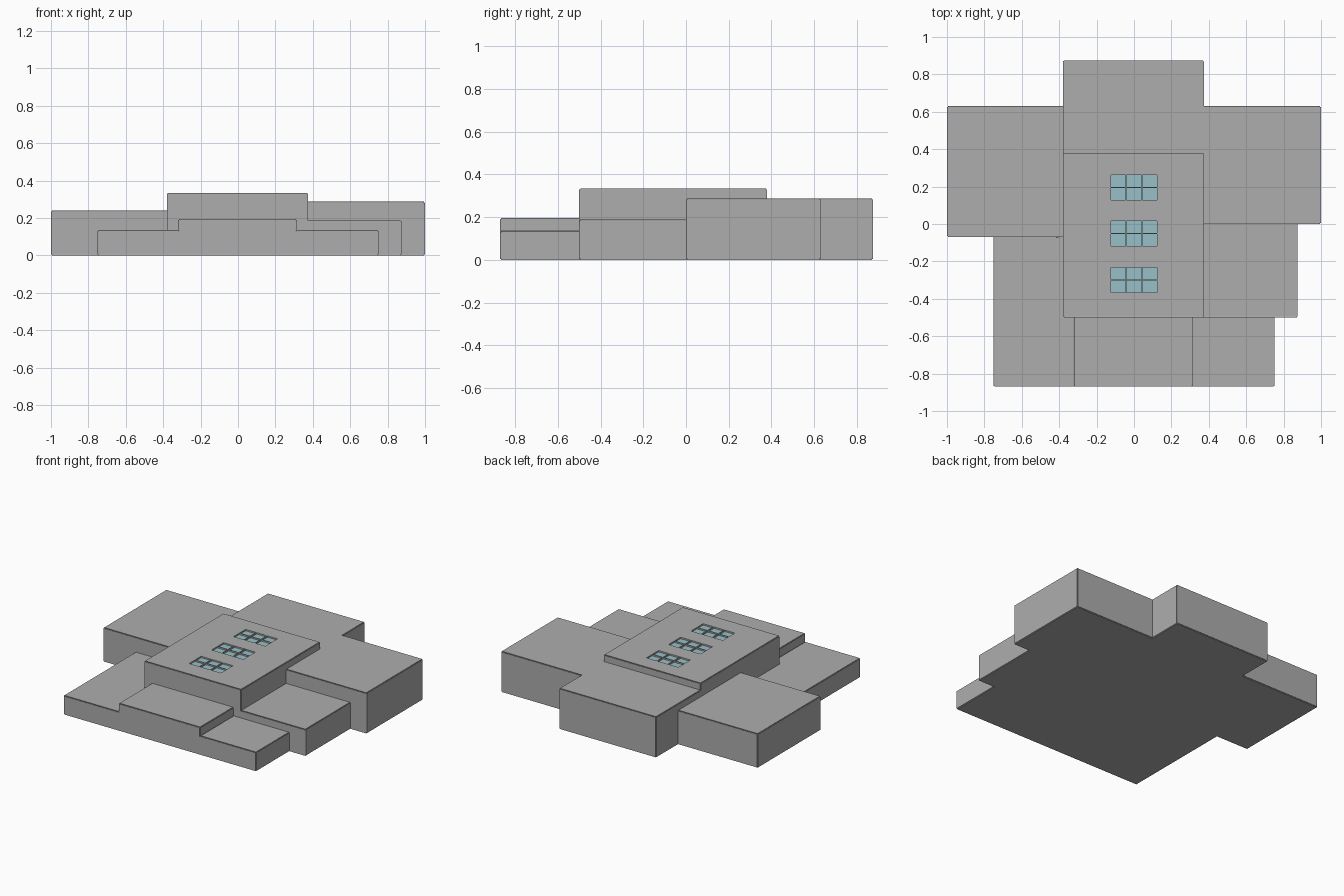
import bpy
import bmesh

if "Cube" in bpy.data.objects:
    bpy.data.objects.remove(bpy.data.objects["Cube"])

SEAM = 0.006  # width and depth of the joint between wall and roof panels
ROOF = 0.335


def material(name, colour):
    mat = bpy.data.materials.new(name)
    mat.use_nodes = True
    mat.diffuse_color = colour
    mat.node_tree.nodes["Principled BSDF"].inputs["Base Color"].default_value = colour
    return mat


concrete = material("concrete grey", (0.42, 0.42, 0.42, 1))
glass = material("pale blue glass", (0.31, 0.53, 0.57, 1))


def prism(name, outline, lo, hi, axis="z", mat=concrete, seam=SEAM):
    """Extrude an outline along z or y, and notch its edges between panels."""
    bm = bmesh.new()
    place = (lambda a, b: (a, b, lo)) if axis == "z" else (lambda a, b: (a, lo, b))
    face = bm.faces.new([bm.verts.new(place(a, b)) for a, b in outline])
    moved = bmesh.ops.extrude_face_region(bm, geom=[face])["geom"]
    for v in moved:
        if isinstance(v, bmesh.types.BMVert):
            setattr(v.co, axis, hi)
    bmesh.ops.recalc_face_normals(bm, faces=bm.faces)
    if seam:
        corners = [(v, [f.normal.copy() for f in v.link_faces]) for v in bm.verts]
        bmesh.ops.inset_individual(bm, faces=bm.faces[:], thickness=seam)
        for v, normals in corners:
            for n in normals:
                v.co -= n * seam
    mesh = bpy.data.meshes.new(name)
    bm.to_mesh(mesh)
    bm.free()
    mesh.materials.append(mat)
    obj = bpy.data.objects.new(name, mesh)
    bpy.context.collection.objects.link(obj)
    return obj


def box(name, x, y, z, **options):
    outline = [(x[0], y[0]), (x[1], y[0]), (x[1], y[1]), (x[0], y[1])]
    return prism(name, outline, z[0], z[1], **options)


# Building volumes, tucked slightly into each other where they meet
hall = box("central_hall", (-0.38, 0.375), (-0.5, 0.38), (0, ROOF))
box("rear_block", (-0.38, 0.375), (0.35, 0.875), (0, 0.287))
box("left_rear_wing", (0.35, 1), (0, 0.63), (0, 0.287))
box("right_rear_wing", (-1, -0.35), (-0.07, 0.63), (0, 0.24))
box("left_side_wing", (0.35, 0.875), (-0.5, 0.03), (0, 0.188))
box("right_side_wing", (-0.75, -0.35), (-0.56, -0.04), (0, 0.135))

# Stepped front range
low, high = 0.135, 0.195
steps = [(-0.75, 0), (0.75, 0), (0.75, low), (0.315, low),
         (0.315, high), (-0.32, high), (-0.32, low), (-0.75, low)]
prism("front_range", steps, -0.87, -0.47, axis="y")

# Small wall fitting
box("wall_fitting", (-0.416, -0.404), (-0.076, -0.06), (0.188, 0.208), seam=0)

# Skylights: three groups of recessed panes
for group, centre in enumerate((0.195, -0.05, -0.3)):
    for row in (-1, 1):
        for column in (-1, 0, 1):
            cx, cy = column * 0.085, centre + row * 0.035
            x, y = (cx - 0.039, cx + 0.039), (cy - 0.032, cy + 0.032)
            cutter = box("skylight_cutter", x, y, (ROOF - 0.012, ROOF + 0.02), seam=0)
            cut = hall.modifiers.new("skylight", "BOOLEAN")
            cut.operation = "DIFFERENCE"
            cut.object = cutter
            cutter.hide_render = True
            cutter.hide_set(True)
            box("skylight_pane", x, y, (ROOF - 0.014, ROOF - 0.01), mat=glass, seam=0)

# Bake the openings and drop the cutters
bpy.context.view_layer.update()
cut_mesh = bpy.data.meshes.new_from_object(
    hall.evaluated_get(bpy.context.evaluated_depsgraph_get()))
hall.modifiers.clear()
hall.data = cut_mesh
for obj in list(bpy.data.objects):
    if obj.name.startswith("skylight_cutter"):
        bpy.data.objects.remove(obj)
